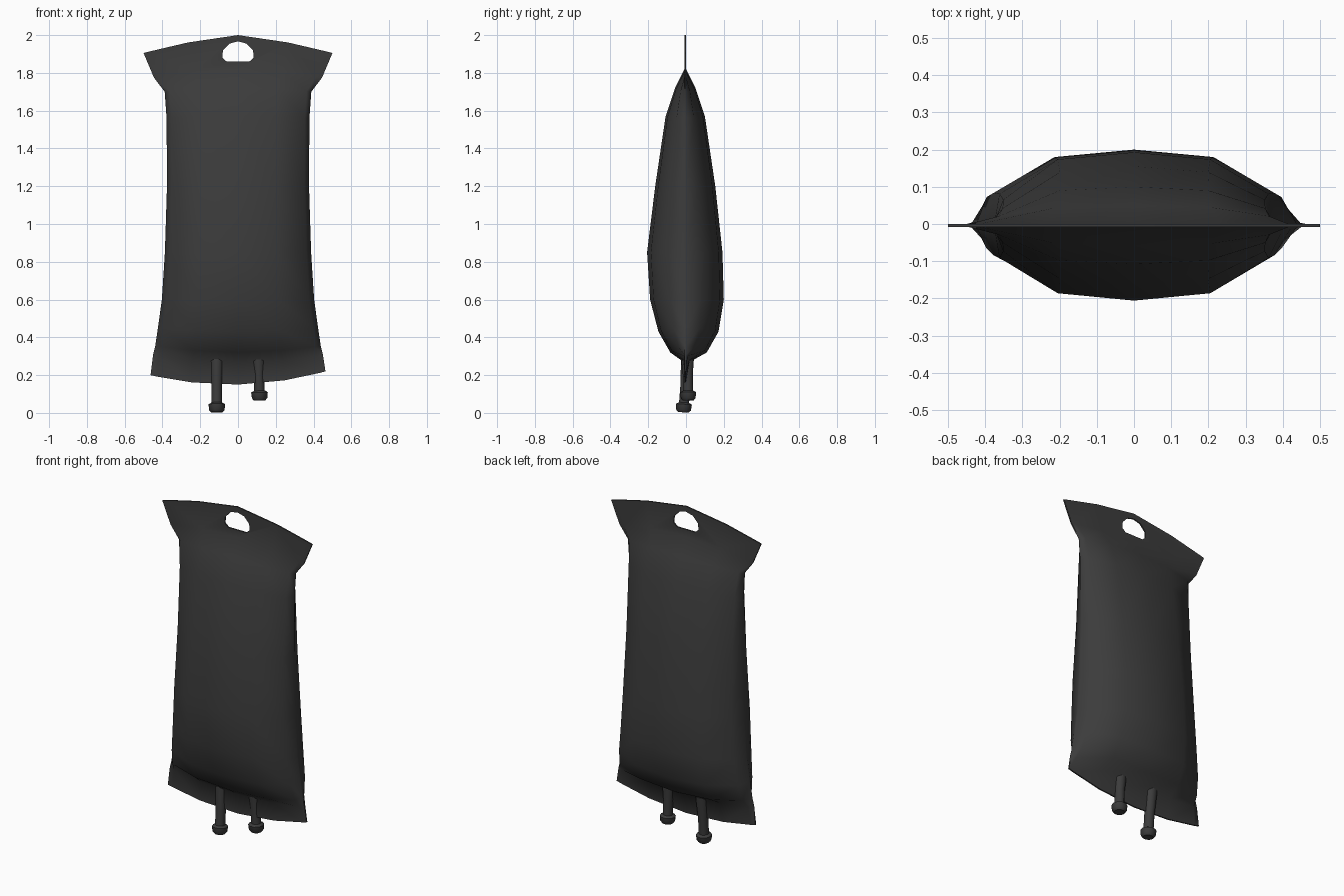
import bpy, bmesh, math
from mathutils import Vector

if "Cube" in bpy.data.objects:
    bpy.data.objects.remove(bpy.data.objects["Cube"])

mat = bpy.data.materials.new("dark_grey")
mat.diffuse_color = (0.045, 0.045, 0.045, 1)
mat.use_nodes = True
mat.node_tree.nodes["Principled BSDF"].inputs["Base Color"].default_value = mat.diffuse_color


def finish(bm, name, material=mat):
    bmesh.ops.recalc_face_normals(bm, faces=bm.faces)
    me = bpy.data.meshes.new(name)
    bm.to_mesh(me)
    bm.free()
    ob = bpy.data.objects.new(name, me)
    bpy.context.collection.objects.link(ob)
    if material:
        me.materials.append(material)
    return ob


def smooth(ob, angle):
    bpy.ops.object.select_all(action='DESELECT')
    ob.select_set(True)
    bpy.context.view_layer.objects.active = ob
    bpy.ops.object.shade_smooth_by_angle(angle=math.radians(angle))


# Bag rows: half width, z at centre, z at edge, front bulge, back bulge
ROWS = [
    (0.50, 2.00, 1.905, 0, 0),
    (0.445, 1.82, 1.775, 0, 0),
    (0.388, 1.72, 1.70, 0.05, 0.05),
    (0.378, 1.57, 1.56, 0.10, 0.10),
    (0.376, 1.20, 1.20, 0.155, 0.155),
    (0.387, 0.85, 0.85, 0.198, 0.193),
    (0.403, 0.60, 0.60, 0.182, 0.20),
    (0.424, 0.43, 0.45, 0.138, 0.172),
    (0.438, 0.32, 0.355, 0.075, 0.11),
    (0.450, 0.27, 0.305, 0.005, 0.02),
    (0.463, 0.15, 0.21, 0, 0),
]
# Cross-section: fraction of half width, fraction of bulge
COLS = [(-1, 0), (-0.935, 0.42), (-0.53, 0.9), (0, 1),
        (0.53, 0.9), (0.935, 0.42), (1, 0)]
SEAM_Y, THICK = -0.004, 0.004

bm = bmesh.new()
sides = []
for sign in (-1, 1):
    grid = []
    for i, (w, zc, ze, bf, bb) in enumerate(ROWS):
        bulge = bf if sign < 0 else bb
        tilt = 0.01 if i == len(ROWS) - 1 else 0
        p = 1.4 if i == 0 else 2
        grid.append([bm.verts.new((f * w, SEAM_Y + sign * (THICK + bulge * b),
                                   zc + (ze - zc) * abs(f) ** p + tilt * f))
                     for f, b in COLS])
    for a, b in zip(grid, grid[1:]):
        for j in range(len(COLS) - 1):
            bm.faces.new((a[j], a[j + 1], b[j + 1], b[j]))
    sides.append(grid)


# Join front and back sheets around the rim
def rim(g):
    return (g[0] + [r[-1] for r in g[1:]] + g[-1][-2::-1]
            + [r[0] for r in g[-2:0:-1]])


fr, bk = rim(sides[0]), rim(sides[1])
for k in range(len(fr)):
    n = (k + 1) % len(fr)
    bm.faces.new((fr[k], fr[n], bk[n], bk[k]))
bag = finish(bm, "fluid_bag")

# Hanging hole
HOLE = [(-0.06, 1.86), (0.06, 1.86), (0.083, 1.88), (0.08, 1.918),
        (0.045, 1.955), (0, 1.967), (-0.045, 1.955), (-0.08, 1.918), (-0.083, 1.88)]
bm = bmesh.new()
face = bm.faces.new([bm.verts.new((x, -0.15, z)) for x, z in HOLE])
ext = bmesh.ops.extrude_face_region(bm, geom=[face])
bmesh.ops.translate(bm, vec=(0, 0.3, 0),
                    verts=[v for v in ext["geom"] if isinstance(v, bmesh.types.BMVert)])
cutter = finish(bm, "hole_cutter", None)
mod = bag.modifiers.new("hole", 'BOOLEAN')
mod.operation, mod.solver, mod.object = 'DIFFERENCE', 'EXACT', cutter
bpy.context.view_layer.objects.active = bag
bpy.ops.object.modifier_apply(modifier="hole")
bpy.data.objects.remove(cutter)
smooth(bag, 60)


# Outlet tubes with flared tips, lathed along a tilted axis
def tube(name, top, tip, sides=10):
    top, tip = Vector(top), Vector(tip)
    axis = (top - tip).normalized()
    length = (top - tip).length
    rot = Vector((0, 0, 1)).rotation_difference(axis)
    profile = [(0.03, 0), (0.041, 0.012), (0.044, 0.043), (0.028, 0.052),
               (0.028, 0.14), (0.036, length)]
    bm = bmesh.new()
    rings = []
    for r, h in profile:
        rings.append([bm.verts.new(tip + rot @ Vector((
            r * math.cos(math.tau * k / sides), r * math.sin(math.tau * k / sides), h)))
            for k in range(sides)])
    for a, b in zip(rings, rings[1:]):
        for k in range(sides):
            n = (k + 1) % sides
            bm.faces.new((a[k], a[n], b[n], b[k]))
    bm.faces.new(rings[0])
    bm.faces.new(rings[-1])
    smooth(finish(bm, name), 40)


tube("left_outlet_tube", (-0.113, 0.008, 0.29), (-0.112, -0.014, 0.003))
tube("right_outlet_tube", (0.108, 0.008, 0.29), (0.115, 0.012, 0.066))
